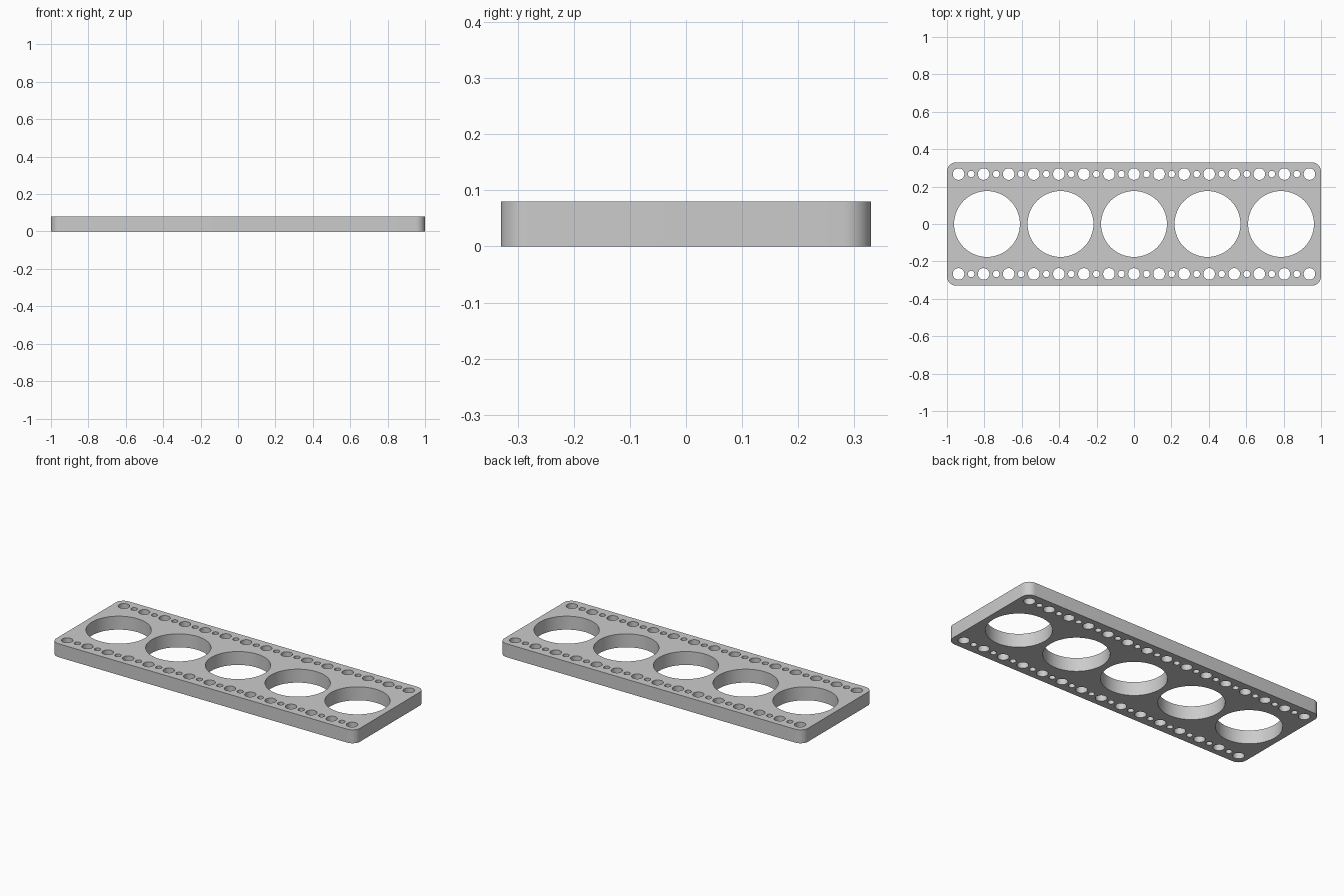
import bpy
import bmesh
from math import cos, sin, pi

cube = bpy.data.objects.get("Cube")
if cube:
    bpy.data.objects.remove(cube, do_unlink=True)

HALF_X, HALF_Y, THICK, CORNER = 1.0, 0.33, 0.08, 0.05


def arc(cx, cy, r, start, sweep, steps):
    return [(cx + r * cos(start + sweep * i / steps),
             cy + r * sin(start + sweep * i / steps)) for i in range(steps + 1)]


def add_loop(curve, points):
    spline = curve.splines.new('POLY')
    spline.points.add(len(points) - 1)
    for p, (x, y) in zip(spline.points, points):
        p.co = (x, y, 0, 1)
    spline.use_cyclic_u = True


def add_hole(curve, x, y, r, sides):
    add_loop(curve, arc(x, y, r, 0, 2 * pi, sides)[:-1])


# Plate profile: rounded rectangle outline
profile = bpy.data.curves.new("plate_profile", 'CURVE')
profile.dimensions = '2D'
profile.fill_mode = 'BOTH'
profile.extrude = THICK / 2
outline = []
for k, (sx, sy) in enumerate([(1, 1), (-1, 1), (-1, -1), (1, -1)]):
    outline += arc(sx * (HALF_X - CORNER), sy * (HALF_Y - CORNER), CORNER, k * pi / 2, pi / 2, 10)
add_loop(profile, outline)

# Row of large openings
for i in range(-2, 3):
    add_hole(profile, i * 0.393, 0, 0.176, 64)

# Alternating wide and narrow holes along both long edges
for y in (-0.267, 0.267):
    for i in range(-14, 15):
        wide = i % 2 == 0
        add_hole(profile, i * 0.067, y, 0.031 if wide else 0.0175, 32 if wide else 24)

# Turn the extruded profile into a clean solid
temp = bpy.data.objects.new("plate_profile", profile)
bpy.context.collection.objects.link(temp)
bpy.context.view_layer.update()
mesh = bpy.data.meshes.new_from_object(temp.evaluated_get(bpy.context.evaluated_depsgraph_get()))
bpy.data.objects.remove(temp, do_unlink=True)
bm = bmesh.new()
bm.from_mesh(mesh)
bmesh.ops.remove_doubles(bm, verts=bm.verts, dist=0.0002)
bmesh.ops.translate(bm, verts=bm.verts, vec=(0, 0, THICK / 2))
bmesh.ops.recalc_face_normals(bm, faces=bm.faces)
bm.to_mesh(mesh)
bm.free()

plate = bpy.data.objects.new("perforated_plate", mesh)
bpy.context.collection.objects.link(plate)

# Plain grey material
grey = bpy.data.materials.new("light_grey")
grey.use_nodes = True
colour = (0.6, 0.6, 0.6, 1)
grey.diffuse_color = colour
grey.node_tree.nodes["Principled BSDF"].inputs["Base Color"].default_value = colour
mesh.materials.clear()
mesh.materials.append(grey)

# Smooth round walls, sharp rims
bpy.ops.object.select_all(action='DESELECT')
plate.select_set(True)
bpy.context.view_layer.objects.active = plate
bpy.ops.object.shade_smooth_by_angle(angle=pi / 6)
